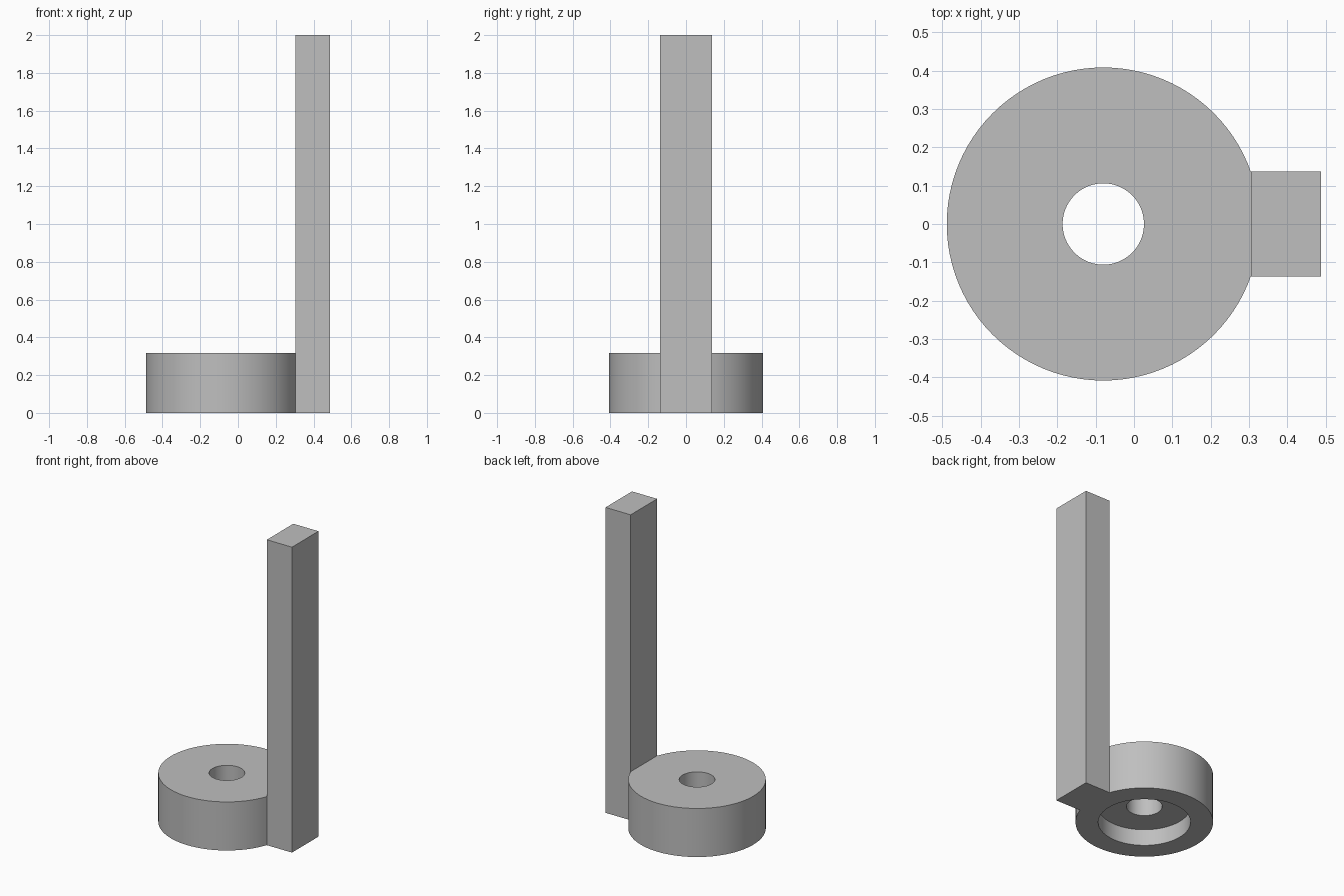
import bpy, math

if "Cube" in bpy.data.objects:
    bpy.data.objects.remove(bpy.data.objects["Cube"])

grey = bpy.data.materials.new("plain grey")
grey.diffuse_color = (0.52, 0.52, 0.52, 1)
grey.use_nodes = True
grey.node_tree.nodes["Principled BSDF"].inputs["Base Color"].default_value = grey.diffuse_color

CX = -0.08      # hub axis
HEIGHT = 0.318  # hub height
SIDES = 96


def cylinder(name, radius, z0, z1):
    bpy.ops.mesh.primitive_cylinder_add(vertices=SIDES, radius=radius, depth=z1 - z0,
                                        location=(CX, 0, (z0 + z1) / 2))
    ob = bpy.context.object
    ob.name = name
    return ob


def combine(target, other, operation):
    mod = target.modifiers.new(operation.lower(), 'BOOLEAN')
    mod.object = other
    mod.operation = operation
    mod.solver = 'EXACT'
    bpy.context.view_layer.objects.active = target
    bpy.ops.object.modifier_apply(modifier=mod.name)
    bpy.data.objects.remove(other, do_unlink=True)


# Round hub
hub = cylinder("hub_with_post", 0.408, 0, HEIGHT)
hub.data.materials.append(grey)

# Upright post joined to the side of the hub
bpy.ops.mesh.primitive_cube_add(size=1, location=(0.396, 0, 1))
post = bpy.context.object
post.name = "post"
post.scale = (0.182, 0.274, 2)
bpy.ops.object.transform_apply(location=False, rotation=False, scale=True)
post.data.materials.append(grey)
combine(hub, post, 'UNION')

# Through hole and wider recess underneath
combine(hub, cylinder("hole_cutter", 0.106, -0.1, HEIGHT + 0.1), 'DIFFERENCE')
combine(hub, cylinder("recess_cutter", 0.274, -0.1, 0.107), 'DIFFERENCE')

# Smooth round walls, sharp edges
bpy.ops.object.select_all(action='DESELECT')
hub.select_set(True)
bpy.context.view_layer.objects.active = hub
bpy.ops.object.shade_smooth_by_angle(angle=math.radians(30))
